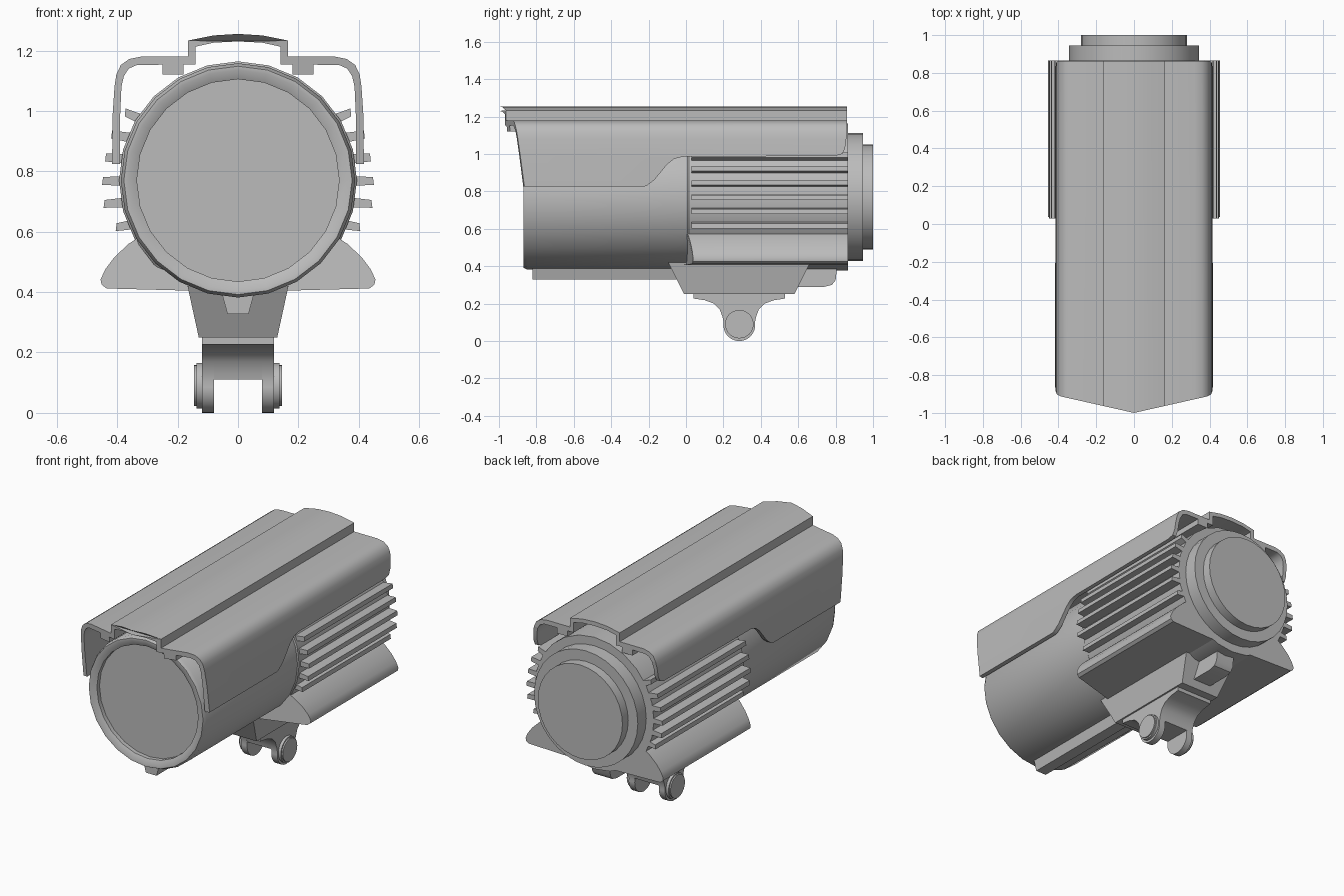
import bpy, bmesh
from math import sin, cos, pi, radians

cube = bpy.data.objects.get("Cube")
if cube:
    bpy.data.objects.remove(cube, do_unlink=True)

grey = bpy.data.materials.new("matte_grey")
grey.use_nodes = True
grey.diffuse_color = (0.5, 0.5, 0.5, 1)
grey.node_tree.nodes["Principled BSDF"].inputs["Base Color"].default_value = (0.5, 0.5, 0.5, 1)

CZ = 0.77  # height of the barrel axis


def finish(name, bm, angle=35):
    bmesh.ops.recalc_face_normals(bm, faces=bm.faces[:])
    mesh = bpy.data.meshes.new(name)
    bm.to_mesh(mesh)
    bm.free()
    mesh.materials.append(grey)
    ob = bpy.data.objects.new(name, mesh)
    bpy.context.collection.objects.link(ob)
    smooth(ob, angle)
    return ob


def smooth(ob, angle=35):
    bpy.ops.object.select_all(action='DESELECT')
    ob.select_set(True)
    bpy.context.view_layer.objects.active = ob
    bpy.ops.object.shade_smooth_by_angle(angle=radians(angle))


def loft(name, ring_a, ring_b):
    """Solid between two matching outlines."""
    bm = bmesh.new()
    a = [bm.verts.new(p) for p in ring_a]
    b = [bm.verts.new(p) for p in ring_b]
    bm.faces.new(a)
    bm.faces.new(b[::-1])
    for i in range(len(a)):
        j = (i + 1) % len(a)
        bm.faces.new((a[j], a[i], b[i], b[j]))
    return finish(name, bm)


def along_y(name, pts, front, back):
    """Extrude an x-z outline; front gives the start for each point."""
    return loft(name, [(x, front(x, z), z) for x, z in pts], [(x, back, z) for x, z in pts])


def along_x(name, pts, x0, x1):
    """Extrude a y-z outline."""
    return loft(name, [(x0, y, z) for y, z in pts], [(x1, y, z) for y, z in pts])


def lathe(name, prof, n=24):
    """Revolve (radius, y) points, first and last on the axis."""
    bm = bmesh.new()
    rings = [[bm.verts.new((r * sin(2 * pi * i / n), y, CZ + r * cos(2 * pi * i / n)))
              for i in range(n)] for r, y in prof]
    bm.faces.new(rings[0])
    bm.faces.new(rings[-1][::-1])
    for a, b in zip(rings, rings[1:]):
        for i in range(n):
            j = (i + 1) % n
            bm.faces.new((a[j], a[i], b[i], b[j]))
    return finish(name, bm)


# Barrel with recessed front window, finned housing core and stepped rear cap
lathe("barrel", [(0.335, -0.83), (0.335, -0.855), (0.365, -0.87), (0.378, -0.87),
                 (0.388, -0.85), (0.388, 0.05)])
lathe("rear_housing", [(0.38, 0.0), (0.394, 0.015), (0.394, 0.865)])
lathe("rear_cap", [(0.343, 0.85), (0.343, 0.945), (0.28, 0.945), (0.28, 1.0)], 32)

# Cooling fins on both sides
fins = [(0.975, 0.375, 0.02), (0.91, 0.42, 0.012), (0.84, 0.44, 0.006),
        (0.768, 0.45, 0), (0.698, 0.445, -0.006), (0.625, 0.405, -0.01)]
for side, label in ((1, "left"), (-1, "right")):
    for k, (z, tip, rise) in enumerate(fins):
        base = 0.28
        pts = [(base, z - 0.02 - rise), (tip, z - 0.013 + rise),
               (tip - 0.003, z + 0.013 + rise), (base, z + 0.02 - rise)]
        along_y(f"{label}_fin_{k + 1}", [(side * x, h) for x, h in pts],
                lambda x, h: 0.03, 0.865)

# Flared skirt under the housing
half = [(0.165, 0.405), (0.435, 0.412), (0.452, 0.425), (0.455, 0.442),
        (0.44, 0.475), (0.41, 0.515), (0.362, 0.56), (0.3, 0.6)]
along_y("housing_skirt", half + [(-x, z) for x, z in half[::-1]],
        lambda x, z: -0.08 + 0.26 * abs(x), 0.865)

# Sun shield: constant profile with a pointed front edge
outer = [(0.08, 1.25), (0.165, 1.233), (0.165, 1.18), (0.32, 1.18), (0.36, 1.172),
         (0.388, 1.152), (0.403, 1.12), (0.409, 1.08), (0.415, 0.99), (0.417, 0.825)]
inner = [(0.39, 0.825), (0.39, 0.99), (0.386, 1.08), (0.378, 1.115), (0.362, 1.14),
         (0.335, 1.152), (0.25, 1.153), (0.25, 1.12), (0.18, 1.12), (0.18, 1.153),
         (0.14, 1.153), (0.14, 1.213), (0.08, 1.226)]
half = outer + inner
profile = [(0, 1.255)] + half + [(0, 1.23)] + [(-x, z) for x, z in half[::-1]]
shield = along_y("sun_shield", profile,
                 lambda x, z: -1 + 0.225 * abs(x) + 0.13 * max(0, 1.15 - z), 0.862)

# Trim the lower rear edge of the shield
cut = [(-0.26, 0.6), (-0.26, 0.815), (-0.21, 0.83), (-0.17, 0.86), (-0.1, 0.945),
       (-0.065, 0.973), (-0.02, 0.985), (0.8, 0.99), (0.835, 1.0), (0.85, 1.03),
       (0.862, 1.12), (0.95, 1.12), (0.95, 0.6)]
cutter = along_x("shield_cutter", cut, -0.7, 0.7)
cutter.hide_render = True
mod = shield.modifiers.new("trim", 'BOOLEAN')
mod.operation = 'DIFFERENCE'
mod.solver = 'EXACT'
mod.object = cutter
bpy.ops.object.select_all(action='DESELECT')
shield.select_set(True)
bpy.context.view_layer.objects.active = shield
bpy.ops.object.modifier_apply(modifier=mod.name)
bpy.data.objects.remove(cutter, do_unlink=True)
smooth(shield)

# Rail under the barrel
along_y("under_rail", [(-0.06, 0.42), (-0.035, 0.328), (0.035, 0.328), (0.06, 0.42)],
        lambda x, z: -0.82, 0.0)


# Tapered mounting block
def rect(w, y0, y1, z):
    return [(-w, y0, z), (w, y0, z), (w, y1, z), (-w, y1, z)]


loft("mount_block", rect(0.167, -0.095, 0.665, 0.42), rect(0.13, -0.01, 0.58, 0.25))

# Cable outlet behind the mounting block
along_x("cable_outlet", [(0.55, 0.42), (0.55, 0.29), (0.74, 0.29), (0.78, 0.3),
                         (0.8, 0.325), (0.81, 0.42)], -0.06, 0.06)

# Forked hinge: shared yoke, two prongs and two pivot caps
PY, PZ, PR = 0.285, 0.085, 0.085
slope = [(0.0, 0.26), (0.0, 0.25), (0.04, 0.25), (0.04, 0.227), (0.1, 0.218),
         (0.15, 0.2), (0.18, 0.17), (0.195, 0.13)]


def flip(pts):
    return [(2 * PY - y, z) for y, z in pts[::-1]]


yoke = slope + [(0.2, 0.11)]
along_x("hinge_yoke", yoke + flip(yoke), -0.08, 0.08)
arc = [(PY + PR * cos(radians(a)), PZ + PR * sin(radians(a))) for a in range(170, 371, 10)]
for side, label in ((1, "left"), (-1, "right")):
    along_x(label + "_hinge_prong", slope + arc + flip(slope), side * 0.08, side * 0.12)
    ring = [(cos(2 * pi * i / 32), sin(2 * pi * i / 32)) for i in range(32)]
    for part, r, x0, x1 in (("cap", 0.076, 0.11, 0.137), ("cap_face", 0.068, 0.13, 0.145)):
        along_x(f"{label}_pivot_{part}", [(PY + r * c, PZ + 0.005 + r * s) for c, s in ring],
                side * x0, side * x1)
